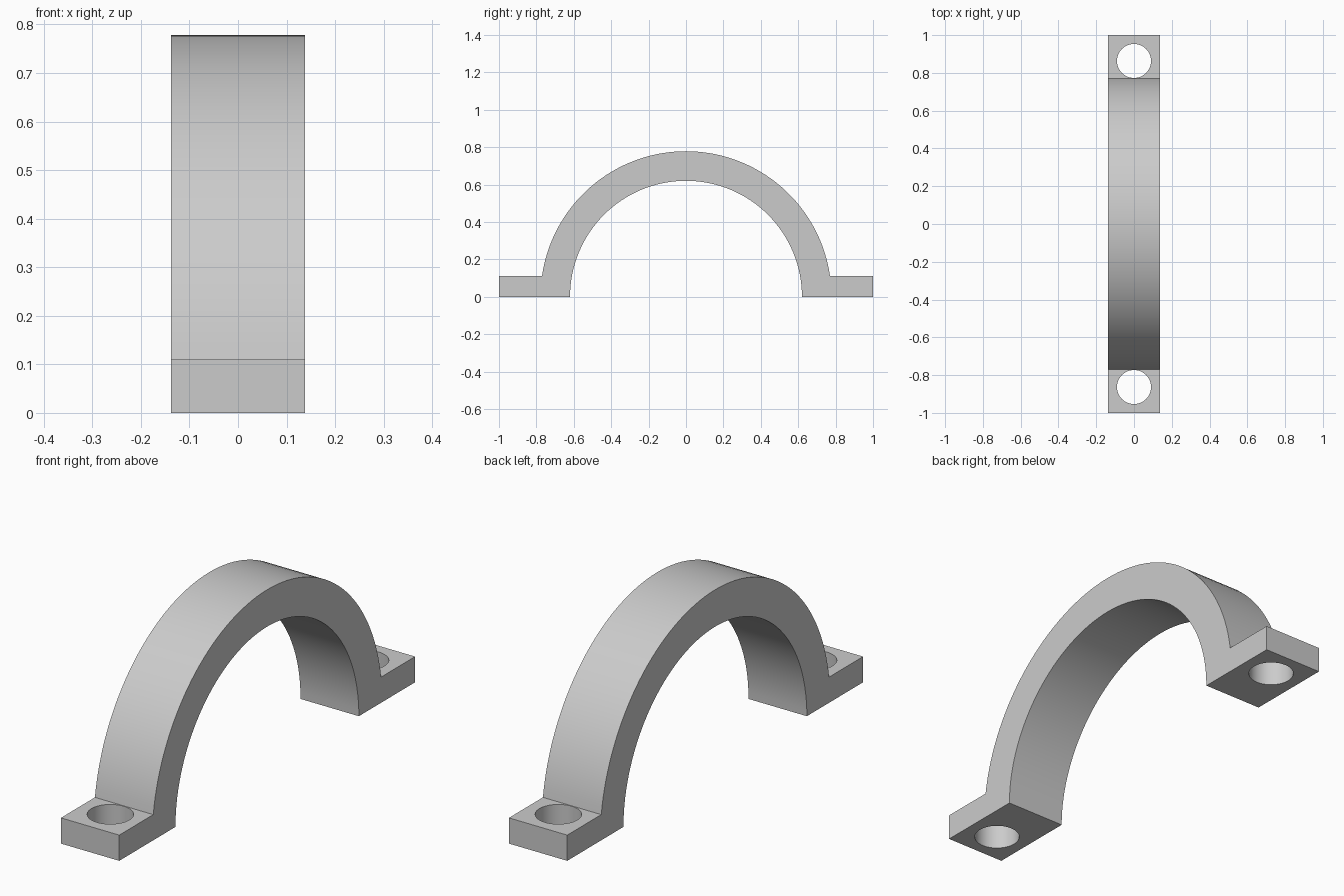
import bpy, bmesh
from math import sin, cos, asin, pi, radians

if "Cube" in bpy.data.objects:
    bpy.data.objects.remove(bpy.data.objects["Cube"], do_unlink=True)

HALF_WIDTH = 0.138
OUTER, INNER = 0.778, 0.62
FOOT_END, FOOT_TOP = 1.0, 0.11
HOLE_Y, HOLE_R = 0.863, 0.09
STEPS = 64

grey = bpy.data.materials.new("light grey")
grey.use_nodes = True
colour = (0.6, 0.6, 0.6, 1)
grey.diffuse_color = colour
grey.node_tree.nodes["Principled BSDF"].inputs["Base Color"].default_value = colour


def arc(radius, start, end):
    angles = [start + (end - start) * i / STEPS for i in range(STEPS + 1)]
    return [(radius * cos(a), radius * sin(a)) for a in angles]


# Strap: side profile of feet and arch, extruded across the width
shoulder = asin(FOOT_TOP / OUTER)
profile = [(FOOT_END, 0), (FOOT_END, FOOT_TOP)]
profile += arc(OUTER, shoulder, pi - shoulder)
profile += [(-FOOT_END, FOOT_TOP), (-FOOT_END, 0)]
profile += arc(INNER, pi, 0)

bm = bmesh.new()
side = bm.faces.new([bm.verts.new((-HALF_WIDTH, y, z)) for y, z in profile])
extruded = bmesh.ops.extrude_face_region(bm, geom=[side])["geom"]
verts = [v for v in extruded if isinstance(v, bmesh.types.BMVert)]
bmesh.ops.translate(bm, verts=verts, vec=(2 * HALF_WIDTH, 0, 0))
bmesh.ops.recalc_face_normals(bm, faces=bm.faces)
mesh = bpy.data.meshes.new("pipe_strap")
bm.to_mesh(mesh)
bm.free()
mesh.materials.append(grey)
strap = bpy.data.objects.new("pipe_strap", mesh)
bpy.context.collection.objects.link(strap)

# Bolt holes: one through each foot, just nicking the arch
for end in (-1, 1):
    bpy.ops.mesh.primitive_cylinder_add(vertices=64, radius=HOLE_R, depth=0.5,
                                        location=(0, end * HOLE_Y, 0.1))
    cutter = bpy.context.object
    cutter.name = "bolt_hole_cutter"
    cutter.data.materials.append(grey)
    cutter.hide_render = True
    hole = strap.modifiers.new("bolt_hole", 'BOOLEAN')
    hole.object = cutter
    hole.operation = 'DIFFERENCE'
    hole.solver = 'EXACT'
    bpy.ops.object.select_all(action='DESELECT')
    strap.select_set(True)
    bpy.context.view_layer.objects.active = strap
    bpy.ops.object.modifier_apply(modifier=hole.name)
    bpy.data.objects.remove(cutter, do_unlink=True)

# Smooth curves with crisp edges
bpy.ops.object.shade_smooth_by_angle(angle=radians(30))
